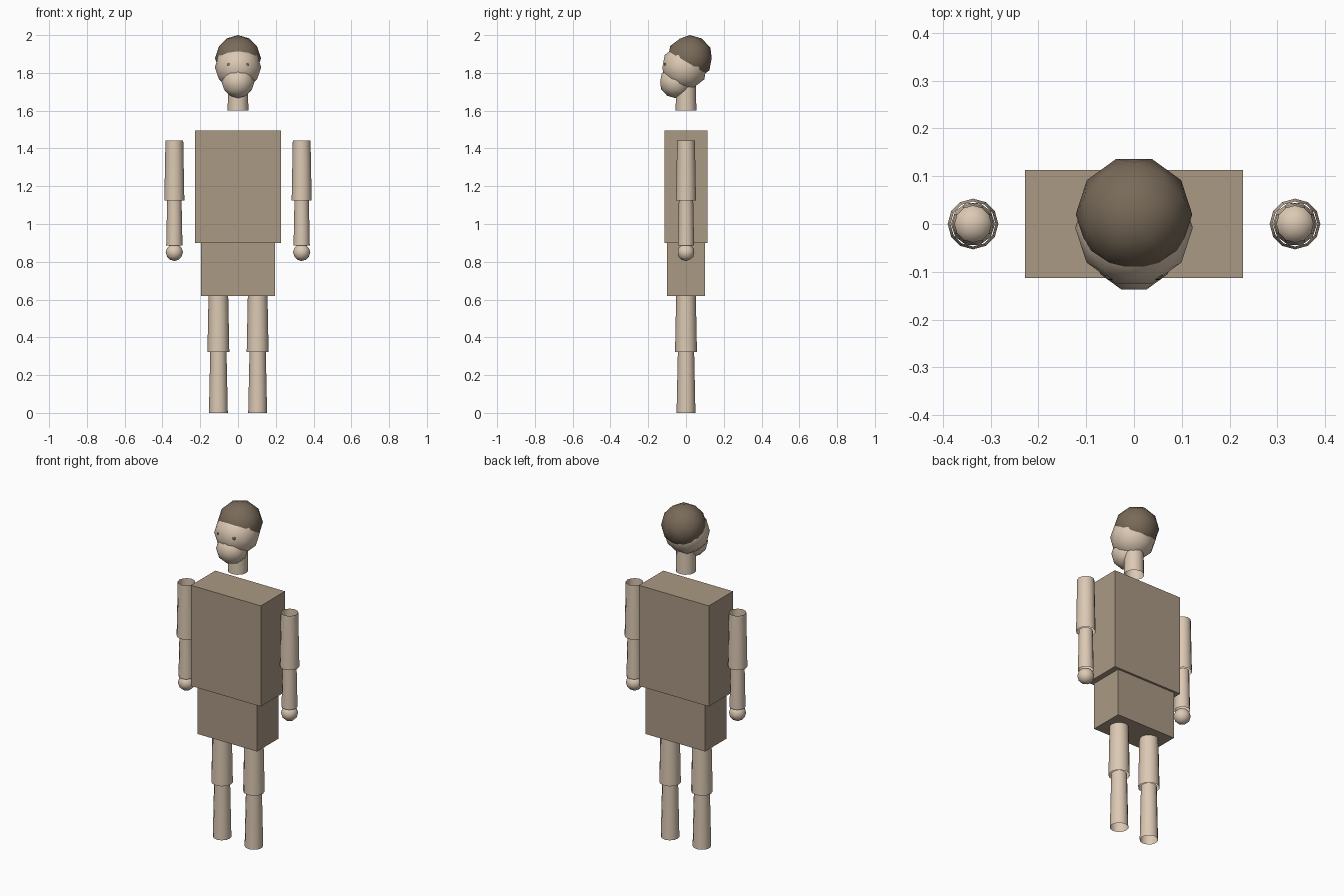
import bpy
import bmesh
import math
from mathutils import Matrix, Vector

cube = bpy.data.objects.get("Cube")
if cube:
    bpy.data.objects.remove(cube, do_unlink=True)


def material(name, rgb):
    mat = bpy.data.materials.new(name)
    mat.use_nodes = True
    color = (*rgb, 1)
    mat.diffuse_color = color
    mat.node_tree.nodes["Principled BSDF"].inputs["Base Color"].default_value = color
    return mat


SKIN = material("skin", (0.71, 0.58, 0.45))
CLOTH = material("cloth brown", (0.40, 0.32, 0.23))
HAIR = material("hair brown", (0.19, 0.145, 0.10))


def finish(bm, name, mat, smooth=True):
    mesh = bpy.data.meshes.new(name)
    for face in bm.faces:
        face.smooth = smooth
    bm.to_mesh(mesh)
    bm.free()
    mesh.materials.append(mat)
    obj = bpy.data.objects.new(name, mesh)
    bpy.context.collection.objects.link(obj)
    return obj


def box(name, half_x, half_y, bottom, top, mat):
    bm = bmesh.new()
    size = Matrix.Diagonal((half_x * 2, half_y * 2, top - bottom, 1))
    place = Matrix.Translation((0, 0, (top + bottom) / 2))
    bmesh.ops.create_cube(bm, size=1, matrix=place @ size)
    return finish(bm, name, mat, smooth=False)


def tube(name, x, bottom, top, r_bottom, r_top, mat=SKIN):
    """Open-ended tapered tube standing upright."""
    bm = bmesh.new()
    place = Matrix.Translation((x, 0, (top + bottom) / 2))
    bmesh.ops.create_cone(bm, cap_ends=False, segments=12, radius1=r_bottom,
                          radius2=r_top, depth=top - bottom, matrix=place)
    return finish(bm, name, mat)


def ball(name, center, radius, mat, detail=2):
    bm = bmesh.new()
    turn = Matrix.Rotation(math.radians(90), 4, "Z")
    bmesh.ops.create_icosphere(bm, subdivisions=detail, radius=radius,
                               matrix=Matrix.Translation(Vector(center)) @ turn)
    return finish(bm, name, mat)


# Body blocks
box("torso", 0.228, 0.113, 0.90, 1.495, CLOTH)
box("hips", 0.195, 0.10, 0.62, 0.90, CLOTH)

# Head
tube("neck", 0, 1.60, 1.75, 0.055, 0.052)
ball("skull", (0, -0.008, 1.83), 0.123, SKIN)
ball("jaw", (0, -0.054, 1.753), 0.087, SKIN)
ball("hair", (0, 0.02, 1.878), 0.122, HAIR)

# Limbs and eyes on both sides
for side, s in (("left", 1), ("right", -1)):
    ball(side + "_eye", (s * 0.05, -0.108, 1.845), 0.011, HAIR, detail=1)
    tube(side + "_upper_arm", s * 0.337, 1.125, 1.443, 0.053, 0.047)
    tube(side + "_forearm", s * 0.337, 0.886, 1.13, 0.043, 0.038)
    ball(side + "_hand", (s * 0.337, 0, 0.85), 0.046, SKIN)
    tube(side + "_thigh", s * 0.104, 0.323, 0.625, 0.058, 0.052)
    tube(side + "_shin", s * 0.104, 0, 0.33, 0.050, 0.043)
